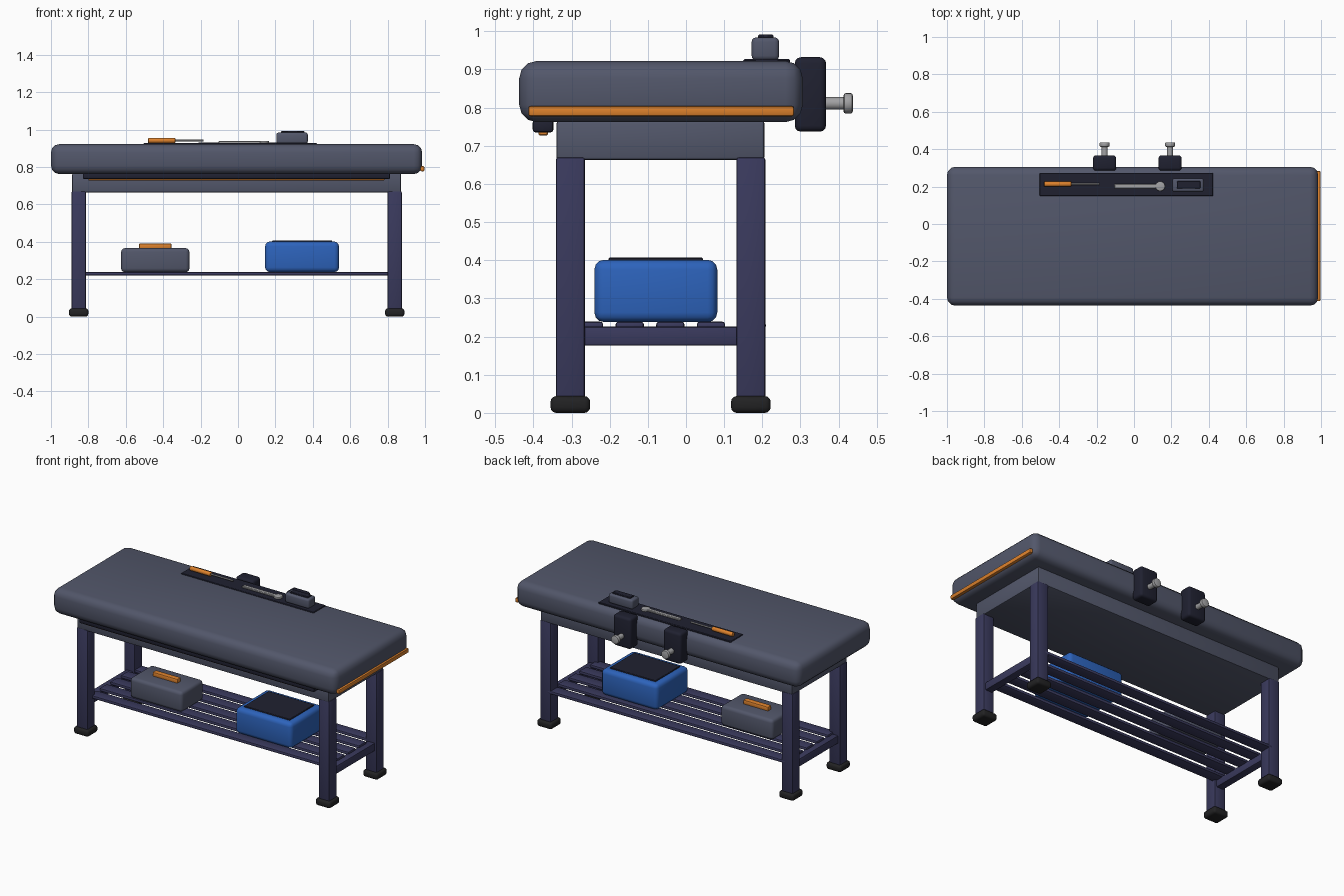
import bpy, bmesh
from math import radians, pi
from mathutils import Matrix

if "Cube" in bpy.data.objects:
    bpy.data.objects.remove(bpy.data.objects["Cube"])


def mat(name, r, g, b):
    m = bpy.data.materials.new(name)
    m.diffuse_color = (r, g, b, 1)
    m.use_nodes = True
    m.node_tree.nodes["Principled BSDF"].inputs["Base Color"].default_value = m.diffuse_color
    return m


SLATE = mat("slate", .085, .095, .145)
NAVY = mat("navy", .042, .042, .11)
DARK = mat("dark", .014, .015, .03)
RUBBER = mat("rubber", .016, .016, .017)
ORANGE = mat("orange", .72, .22, .025)
BLUE = mat("blue", .026, .125, .5)
METAL = mat("metal", .36, .36, .37)


def finish(name, bm, material):
    me = bpy.data.meshes.new(name)
    bm.to_mesh(me)
    bm.free()
    ob = bpy.data.objects.new(name, me)
    bpy.context.collection.objects.link(ob)
    me.materials.append(material)
    bpy.ops.object.select_all(action='DESELECT')
    ob.select_set(True)
    bpy.context.view_layer.objects.active = ob
    bpy.ops.object.shade_smooth_by_angle(angle=radians(40))
    return ob


def box(name, x, y, z, material, bevel=0.0, seg=3):
    """Rounded box from (min, max) ranges."""
    bm = bmesh.new()
    bmesh.ops.create_cube(bm, size=1)
    for v in bm.verts:
        for i, (lo, hi) in enumerate((x, y, z)):
            v.co[i] = lo if v.co[i] < 0 else hi
    if bevel:
        bmesh.ops.bevel(bm, geom=bm.edges[:], offset=bevel, segments=seg,
                        profile=0.5, affect='EDGES')
    return finish(name, bm, material)


def rod(name, centre, radius, length, axis, material, bevel=0.0, sides=20):
    """Cylinder along the named axis, with optional rounded rims."""
    bm = bmesh.new()
    bmesh.ops.create_cone(bm, cap_ends=True, segments=sides, radius1=radius,
                          radius2=radius, depth=length)
    if bevel:
        rims = [e for e in bm.edges if abs(e.verts[0].co.z - e.verts[1].co.z) < 1e-5]
        bmesh.ops.bevel(bm, geom=rims, offset=bevel, segments=2,
                        profile=0.5, affect='EDGES')
    rot = {'X': Matrix.Rotation(pi / 2, 4, 'Y'),
           'Y': Matrix.Rotation(-pi / 2, 4, 'X'),
           'Z': Matrix.Identity(4)}[axis]
    bm.transform(Matrix.Translation(centre) @ rot)
    return finish(name, bm, material)


# Bench top and apron
box("bench_top", (-1, .985), (-.437, .306), (.762, .922), SLATE, .045)
box("apron", (-.887, .872), (-.34, .206), (.663, .765), SLATE, .008, 2)
box("edge_trim", (.975, .997), (-.413, .283), (.777, .804), ORANGE, .006, 2)

# Light bar under the front edge
box("light_bar", (-.83, .813), (-.402, -.347), (.735, .768), DARK, .008, 2)
box("light_strip", (-.80, .783), (-.386, -.362), (.727, .74), ORANGE, .003, 1)

# Legs, feet and side rails
for side, cx in (("left", -.852), ("right", .838)):
    for end, cy in (("front", -.303), ("back", .17)):
        box(f"{end}_{side}_leg", (cx - .038, cx + .038), (cy - .038, cy + .038),
            (.03, .67), NAVY, .007, 2)
        box(f"{end}_{side}_foot", (cx - .052, cx + .052), (cy - .052, cy + .052),
            (0, .044), RUBBER, .015)
    box(f"{side}_shelf_rail", (cx - .025, cx + .025), (-.28, .15),
        (.176, .226), NAVY, .006, 2)

# Shelf slats
for i in range(5):
    cy = -.254 + i * .1065
    box(f"shelf_slat_{i + 1}", (-.84, .826), (cy - .037, cy + .037),
        (.219, .239), NAVY, .007, 2)

# Blue bin and grey case on the shelf
box("storage_bin", (.145, .54), (-.24, .082), (.238, .401), BLUE, .025)
box("bin_lid_panel", (.182, .503), (-.203, .045), (.39, .407), DARK, .003, 1)
box("tool_case", (-.625, -.26), (-.19, .03), (.238, .366), SLATE, .02)
box("case_handle", (-.53, -.355), (-.098, -.062), (.36, .391), ORANGE, .007, 2)

# Rear clamps with screws
for side, cx in (("left", -.157), ("right", .193)):
    box(f"{side}_clamp", (cx - .062, cx + .062), (.285, .367), (.737, .932), DARK, .016)
    rod(f"{side}_clamp_screw", (cx, .39, .811), .0165, .08, 'Y', METAL)
    rod(f"{side}_clamp_knob", (cx, .425, .811), .027, .024, 'Y', METAL, .006)

# Tool mat and tools
box("tool_mat", (-.505, .423), (.15, .273), (.915, .927), DARK, .003, 1)
rod("screwdriver_handle", (-.408, .213, .941), .0135, .146, 'X', ORANGE, .004)
rod("screwdriver_shaft", (-.26, .213, .941), .005, .152, 'X', METAL, sides=12)
box("wrench_handle", (-.105, .14), (.189, .214), (.926, .938), METAL, .003, 1)
rod("wrench_head", (.14, .202, .932), .026, .014, 'Z', METAL, .003)
box("meter_body", (.205, .373), (.172, .244), (.924, .984), SLATE, .012)
box("meter_screen", (.229, .355), (.189, .229), (.978, .991), DARK, .003, 1)
